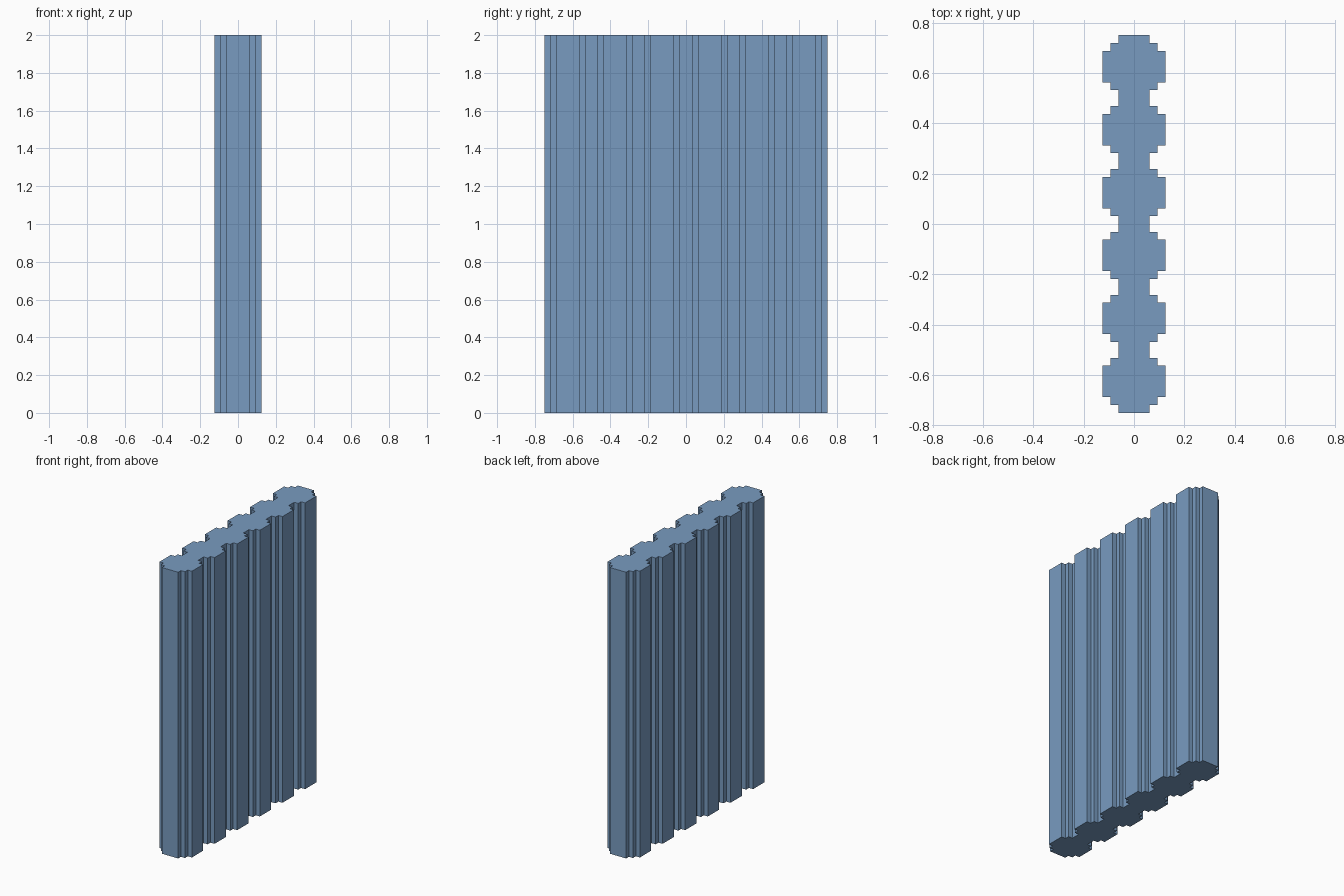
import bpy, bmesh

if "Cube" in bpy.data.objects:
    bpy.data.objects.remove(bpy.data.objects["Cube"])

HEIGHT = 2.0
PITCH = 0.25      # spacing of the columns
COLUMNS = 6
U = 0.03125       # one step of the stepped outline

blue = bpy.data.materials.new("steel blue")
blue.diffuse_color = (0.19, 0.33, 0.53, 1.0)
blue.use_nodes = True
blue.node_tree.nodes["Principled BSDF"].inputs["Base Color"].default_value = blue.diffuse_color

# Right-hand edge of the wall: stepped round columns joined by narrow necks
STEPS = [(2, -3), (3, -3), (3, -2), (4, -2), (4, 2), (3, 2), (3, 3), (2, 3)]
edge = [(2 * U, -COLUMNS * PITCH / 2)]
for i in range(COLUMNS):
    cy = (i - (COLUMNS - 1) / 2) * PITCH
    edge += [(x * U, cy + y * U) for x, y in STEPS]
edge.append((2 * U, COLUMNS * PITCH / 2))
outline = edge + [(-x, y) for x, y in reversed(edge)]

# Extrude the outline to full height
bm = bmesh.new()
base = bm.faces.new([bm.verts.new((x, y, 0)) for x, y in outline])
ext = bmesh.ops.extrude_face_region(bm, geom=[base], use_keep_orig=True)
top = [v for v in ext["geom"] if isinstance(v, bmesh.types.BMVert)]
bmesh.ops.translate(bm, verts=top, vec=(0, 0, HEIGHT))
bmesh.ops.recalc_face_normals(bm, faces=bm.faces)

mesh = bpy.data.meshes.new("column_wall")
bm.to_mesh(mesh)
bm.free()
mesh.materials.append(blue)
wall = bpy.data.objects.new("column_wall", mesh)
bpy.context.collection.objects.link(wall)
